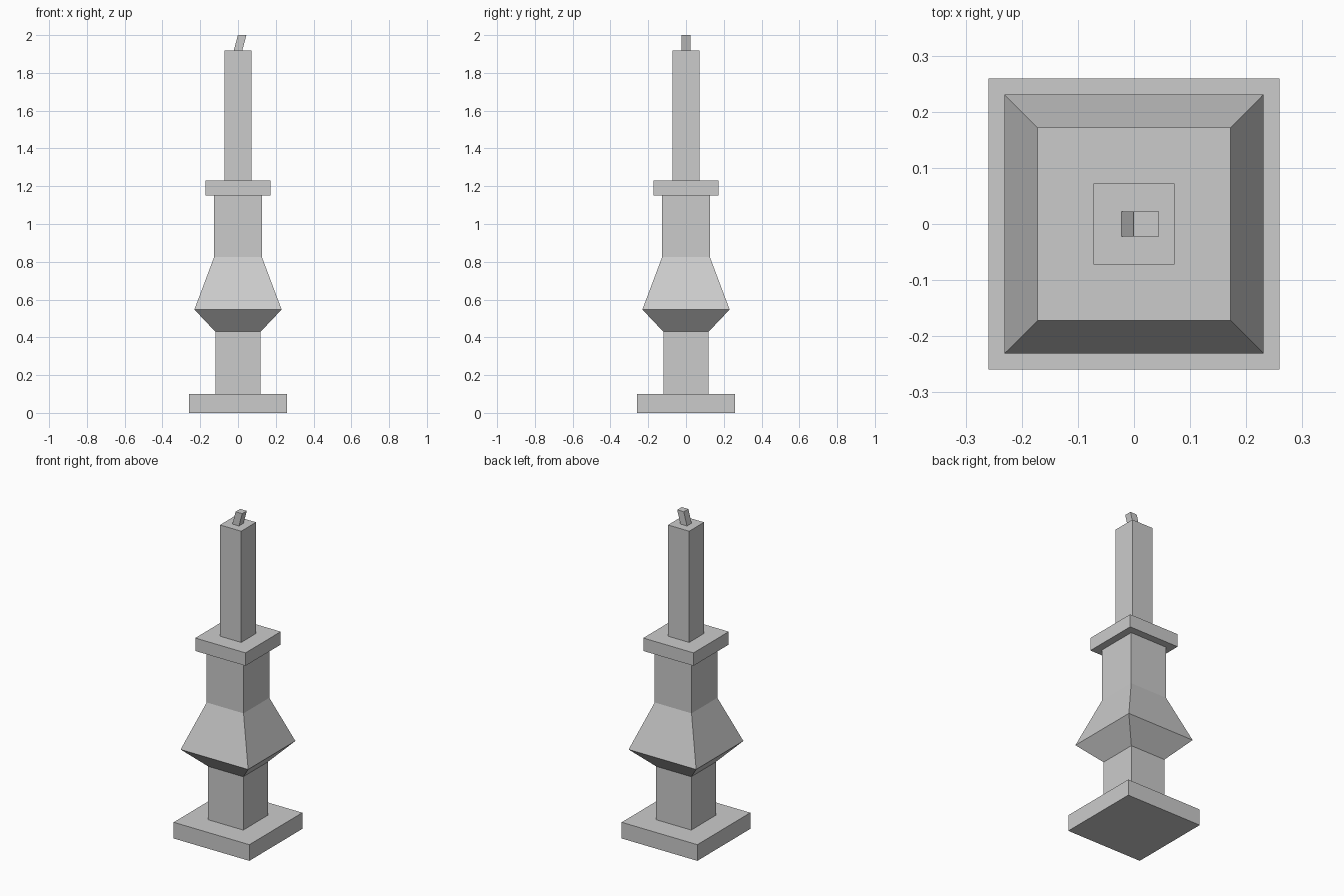
import bpy
import bmesh

if "Cube" in bpy.data.objects:
    bpy.data.objects.remove(bpy.data.objects["Cube"])


def square_loft(name, sections):
    """Skin square cross-sections given as (half width, z, x offset), capped at both ends."""
    bm = bmesh.new()
    rings = []
    for half, z, dx in sections:
        rings.append([bm.verts.new((dx + sx * half, sy * half, z))
                      for sx, sy in ((-1, -1), (1, -1), (1, 1), (-1, 1))])
    for low, high in zip(rings, rings[1:]):
        for i in range(4):
            j = (i + 1) % 4
            bm.faces.new((low[i], low[j], high[j], high[i]))
    bm.faces.new(rings[0][::-1])
    bm.faces.new(rings[-1])
    bmesh.ops.recalc_face_normals(bm, faces=bm.faces)
    mesh = bpy.data.meshes.new(name)
    bm.to_mesh(mesh)
    bm.free()
    obj = bpy.data.objects.new(name, mesh)
    bpy.context.collection.objects.link(obj)
    return obj


# Candle holder: foot, stem, flared knob, neck and drip plate in one profile
holder_profile = [
    (0.259, 0.0), (0.259, 0.10),      # foot
    (0.12, 0.10), (0.12, 0.43),       # stem
    (0.231, 0.547), (0.126, 0.826),   # knob
    (0.126, 1.15),                    # neck
    (0.172, 1.15), (0.172, 1.23),     # drip plate
]
square_loft("candle_holder", [(h, z, 0) for h, z in holder_profile])

# Candle
square_loft("candle", [(0.0725, 1.23, 0), (0.0725, 1.918, 0)])

# Wick, leaning towards +x
square_loft("wick", [(0.0225, 1.918, 0), (0.0225, 2.0, 0.022)])
